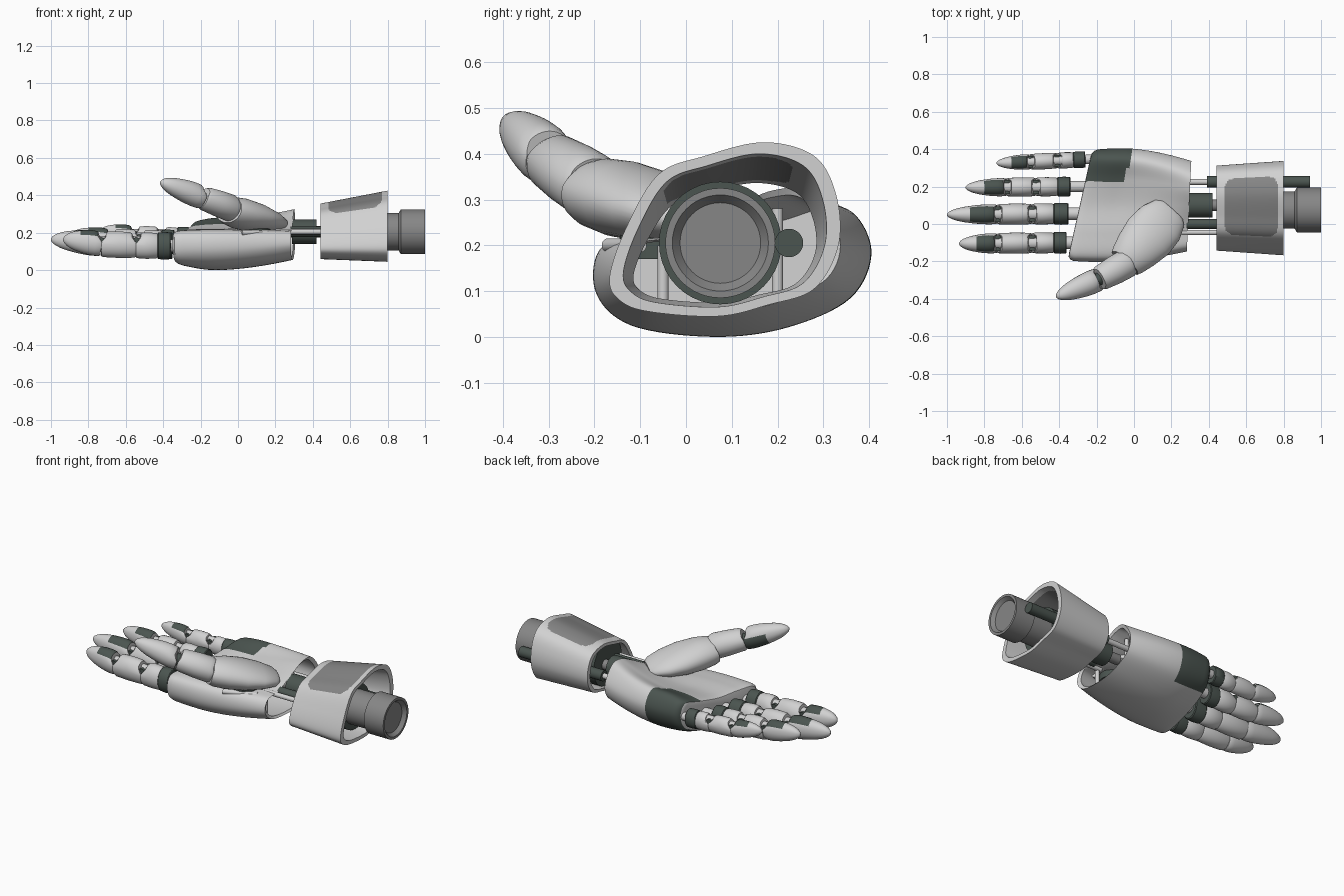
import bpy, bmesh, math
from mathutils import Vector

if "Cube" in bpy.data.objects:
    bpy.data.objects.remove(bpy.data.objects["Cube"])


def material(name, color):
    mat = bpy.data.materials.new(name)
    mat.use_nodes = True
    mat.diffuse_color = (*color, 1)
    mat.node_tree.nodes["Principled BSDF"].inputs["Base Color"].default_value = (*color, 1)
    return mat


LIGHT, GRAY, DARK = range(3)
materials = [material("light_shell", (0.64, 0.64, 0.64)),
             material("mid_gray", (0.24, 0.24, 0.24)),
             material("dark_green_gray", (0.07, 0.09, 0.08))]
parts = []


def loft(name, rings, paint, closed=False):
    """Skin a list of equal rings; paint(ring, column) gives the material."""
    bm = bmesh.new()
    grid = [[bm.verts.new(p) for p in ring] for ring in rings]
    count, cols = len(grid), len(grid[0])
    for i in range(count if closed else count - 1):
        low, high = grid[i], grid[(i + 1) % count]
        for j in range(cols):
            k = (j + 1) % cols
            face = bm.faces.new((low[j], low[k], high[k], high[j]))
            face.material_index = paint(i, j)
    if not closed:
        for index, ring in ((0, grid[0]), (count - 2, grid[-1])):
            bm.faces.new(ring).material_index = paint(index, -1)
    bmesh.ops.recalc_face_normals(bm, faces=bm.faces)
    mesh = bpy.data.meshes.new(name)
    bm.to_mesh(mesh)
    bm.free()
    for mat in materials:
        mesh.materials.append(mat)
    obj = bpy.data.objects.new(name, mesh)
    bpy.context.collection.objects.link(obj)
    parts.append(obj)
    return obj


def spline(points, steps):
    """Smooth closed outline through the points."""
    out, n = [], len(points)
    for i in range(n):
        a, b, c, d = (Vector(points[(i + k) % n]) for k in (-1, 0, 1, 2))
        for s in range(steps):
            t = s / steps
            out.append(b + (c - a) * t / 2 + (a * 2 - b * 5 + c * 4 - d) * t**2 / 2
                       + (b * 3 - a - c * 3 + d) * t**3 / 2)
    return out


def shrink(outline, factor):
    center = sum(outline, Vector((0, 0))) / len(outline)
    return [center + (p - center) * factor for p in outline]


def segment(name, a, b, profile, mat=LIGHT, pad=None, cols=40):
    """Elliptic limb from a to b; profile rows are (t, half width, half height, top notch)."""
    a, b = Vector(a), Vector(b)
    axis = (b - a).normalized()
    guide = Vector((0, 0, 1)) if abs(axis.z) < 0.9 else Vector((1, 0, 0))
    up = (guide - axis * guide.dot(axis)).normalized()
    side = up.cross(axis)
    rings = []
    for t, w, h, notch in profile:
        ring = []
        for j in range(cols):
            angle = math.tau * j / cols
            c, s = math.cos(angle), math.sin(angle)
            cut = notch * min(max((s - 0.15) * 2, 0), 1)
            ring.append(a.lerp(b, t) + side * w * c + up * h * s + axis * cut)
        rings.append(ring)

    def paint(i, j):
        if pad is None or j < 0:
            return mat
        return DARK if abs((j + 0.5) / cols - pad) < 0.14 and i <= 4 else mat
    return loft(name, rings, paint)


def rod(name, a, b, radius, mat=LIGHT):
    return segment(name, a, b, [(0, radius, radius, 0), (1, radius, radius, 0)], mat)


NOTCH = 0.024


def shell(name, a, b, w, h, start=NOTCH, end=NOTCH, mat=LIGHT):
    """Armour sleeve, closed along the back and cut away above the joints."""
    rows = [(0, 0.92, start), (0.06, 0.99, start), (0.5, 1.03, 0), (0.94, 0.99, -end), (1, 0.92, -end)]
    return segment(name, a, b, [(t, w * k, h * k, s) for t, k, s in rows], mat)


def fingertip(name, a, b, w, h, pad):
    rows = [(0, 0.93), (0.04, 1), (0.16, 1.03), (0.3, 1), (0.42, 0.95), (0.52, 0.89), (0.68, 0.77),
            (0.8, 0.63), (0.9, 0.46), (0.97, 0.26), (1, 0.08)]
    profile = [(t, w * k, h * k, NOTCH * (1 - t)) for t, k in rows]
    return segment(name, a, b, profile, pad=pad)


# Forearm cuff: hollow flared sleeve with a rounded panel on top
cuff_outline = spline([(-0.167, 0.13), (-0.13, 0.24), (-0.06, 0.355), (0.04, 0.395), (0.17, 0.425),
                       (0.28, 0.395), (0.328, 0.31), (0.333, 0.2), (0.28, 0.105), (0.18, 0.07),
                       (0.07, 0.045), (-0.08, 0.055), (-0.145, 0.08)], 16)
CUFF_RINGS = 50


def cuff_ring(i, factor):
    t = i / CUFF_RINGS
    base = shrink(cuff_outline, factor)
    ky, kz = 0.9 + 0.1 * t, 0.78 + 0.22 * t
    return [(0.44 + 0.36 * t, 0.085 + (p.x - 0.085) * ky, 0.067 + (p.y - 0.055) * kz - 0.012 * t)
            for p in base]


def cuff_paint(i, j):
    if i > CUFF_RINGS:
        i = 2 * CUFF_RINGS + 1 - i
    u = (i / CUFF_RINGS - 0.51) / 0.4
    p = cuff_outline[j]
    v = (p.x - 0.09) / 0.165
    return GRAY if p.y > 0.3 and u**6 + v**6 < 1 else LIGHT


steps = range(CUFF_RINGS + 1)
loft("forearm_cuff", [cuff_ring(i, 1) for i in steps] + [cuff_ring(i, 0.88) for i in reversed(steps)],
     cuff_paint, closed=True)

# Palm: cupped hollow shell, open at the wrist, dark pad on the outer corner
front_section = spline([(-0.175, 0.195), (-0.05, 0.21), (0.1, 0.21), (0.25, 0.235), (0.36, 0.255),
                        (0.395, 0.18), (0.35, 0.09), (0.2, 0.045), (0.03, 0.035), (-0.13, 0.04),
                        (-0.19, 0.1)], 8)
mid_section = spline([(-0.18, 0.2), (-0.05, 0.22), (0.1, 0.22), (0.24, 0.25), (0.35, 0.28),
                      (0.405, 0.19), (0.36, 0.085), (0.22, 0.02), (0.06, 0), (-0.12, 0.025),
                      (-0.198, 0.1)], 8)
wrist_section = spline([(-0.12, 0.2), (-0.02, 0.22), (0.1, 0.28), (0.19, 0.32), (0.27, 0.315),
                        (0.335, 0.22), (0.31, 0.13), (0.2, 0.075), (0.07, 0.055), (-0.08, 0.07),
                        (-0.145, 0.13)], 8)


def palm_ring(x, factor=1):
    if x < -0.16:
        first, second, t = front_section, mid_section, 1 - ((-0.16 - x) / 0.2) ** 2
    else:
        first, second, t = mid_section, wrist_section, ((x + 0.16) / 0.44) ** 1.7
    outline = shrink([p.lerp(q, t) for p, q in zip(first, second)], factor)
    slant = 0.05 + 0.17 * (0.28 - x) / 0.62
    return [(x + slant * (p.x + 0.19), p.x, p.y) for p in outline]


palm_spans = [(-0.355, 0.86), (-0.353, 0.93), (-0.34, 0.98)]
palm_spans += [(-0.32 + 0.02 * i, 1) for i in range(31)]
palm_spans += [(0.27 - 0.03 * i, 0.9) for i in range(9)]


def palm_paint(i, j):
    x, factor = palm_spans[i]
    p = mid_section[j]
    if j < 0 or factor < 0.92 or x > -0.12 + (p.x - 0.3) * 0.15:
        return LIGHT
    return DARK if p.x > (0.21 if p.y > 0.19 else 0.32) else LIGHT


loft("palm_shell", [palm_ring(*span) for span in palm_spans], palm_paint)

# Fingers: joint positions along x, then base and tip y, half width, lift
fingers = {
    "little": (-0.735, -0.555, -0.41, -0.325, -0.26, 0.345, 0.325, 0.042, 0.045),
    "ring": (-0.9, -0.68, -0.525, -0.41, -0.34, 0.2, 0.195, 0.05, 0.02),
    "middle": (-1, -0.73, -0.545, -0.43, -0.35, 0.055, 0.05, 0.055, 0),
    "index": (-0.935, -0.73, -0.545, -0.43, -0.36, -0.1, -0.105, 0.055, 0),
}
for name, (tip, j1, j2, sleeve, base, y0, y1, w, lift) in fingers.items():
    h = w * 1.25

    def at(x, z):
        return Vector((x, y0 + (y1 - y0) * (x - base) / (tip - base), z + lift))
    fingertip(name + "_fingertip", at(j1, 0.14), at(tip, 0.165), w * 0.95, h * 0.95, 0.25)
    shell(name + "_middle_shell", at(j2, 0.134), at(j1, 0.138), w, h)
    shell(name + "_inner_shell", at(sleeve, 0.13), at(j2, 0.132), w, h, start=0)
    shell(name + "_knuckle_sleeve", at(base, 0.13), at(sleeve, 0.13), w * 1.04, h * 1.04, 0, 0, DARK)
    rod(name + "_knuckle_pin", at(base + 0.09, 0.13), at(base - 0.01, 0.13), w * 0.6)
    for label, x in (("outer", j1), ("inner", j2)):
        reach = Vector((0, w * 0.75, 0))
        rod(f"{name}_{label}_hinge", at(x, 0.145) - reach, at(x, 0.145) + reach, h * 0.42, DARK)
        rod(f"{name}_{label}_link", at(x - 0.04, 0.15), at(x + 0.04, 0.15), w * 0.6)

# Thumb: broad base shell, one sleeve and a tip
segment("thumb_base_shell", (0.205, 0.075, 0.245), (-0.05, -0.21, 0.32),
        [(0, 0.075, 0.025, 0), (0.06, 0.105, 0.04, 0), (0.25, 0.135, 0.06, 0), (0.5, 0.142, 0.078, 0),
         (0.75, 0.124, 0.084, 0), (0.93, 0.104, 0.078, -0.01), (1, 0.092, 0.068, -0.01)])
segment("thumb_sleeve", (-0.02, -0.2, 0.325), (-0.19, -0.296, 0.387),
        [(0, 0.068, 0.064, 0.01), (0.1, 0.078, 0.072, 0.01), (0.5, 0.076, 0.07, 0),
         (0.92, 0.067, 0.064, -0.01), (1, 0.06, 0.056, -0.01)])
fingertip("thumb_tip", (-0.19, -0.296, 0.387), (-0.415, -0.39, 0.472), 0.062, 0.062, 0.58)
rod("thumb_hinge", (-0.155, -0.28, 0.37), (-0.225, -0.31, 0.395), 0.035, DARK)
rod("thumb_pivot", (0.09, -0.06, 0.17), (0.09, -0.06, 0.27), 0.085, DARK)
rod("thumb_pivot_pin", (0.02, -0.17, 0.2), (0.2, -0.1, 0.2), 0.015)

# Wrist: motor, push rods and struts inside the palm opening
rod("wrist_motor", (0.29, 0.1, 0.205), (0.42, 0.1, 0.205), 0.066, DARK)
rod("wrist_axle", (0.2, 0.1, 0.205), (0.5, 0.1, 0.205), 0.03, GRAY)
rod("outer_push_rod", (0.39, 0.225, 0.205), (0.94, 0.225, 0.205), 0.031, DARK)
rod("outer_rod_pin", (0.2, 0.225, 0.205), (0.39, 0.225, 0.205), 0.016)
rod("inner_push_rod", (0.28, 0, 0.205), (0.5, 0, 0.205), 0.027, DARK)
rod("inner_rod_pin", (0.2, -0.045, 0.205), (0.5, -0.045, 0.205), 0.014)
for label, y, top in (("inner", -0.05, 0.2), ("outer", 0.2, 0.28)):
    rod(label + "_palm_strut", (0.22, y, 0.08), (0.22, y, top), 0.012)

# Forearm core: dark collar, narrow neck and recessed end cap
rod("forearm_collar", (0.47, 0.075, 0.205), (0.73, 0.075, 0.205), 0.134, DARK)
cap_rows = [(0, 0.1), (0.53, 0.1), (0.57, 0.12), (1, 0.12), (1, 0.105), (0.93, 0.088)]
segment("forearm_end_cap", (0.7, 0.075, 0.205), (1, 0.075, 0.205),
        [(t, r, r, 0) for t, r in cap_rows], GRAY, cols=48)

# Smooth shading with crisp edges
bpy.ops.object.select_all(action="DESELECT")
for obj in parts:
    obj.select_set(True)
bpy.context.view_layer.objects.active = parts[0]
bpy.ops.object.shade_smooth_by_angle(angle=math.radians(35))
